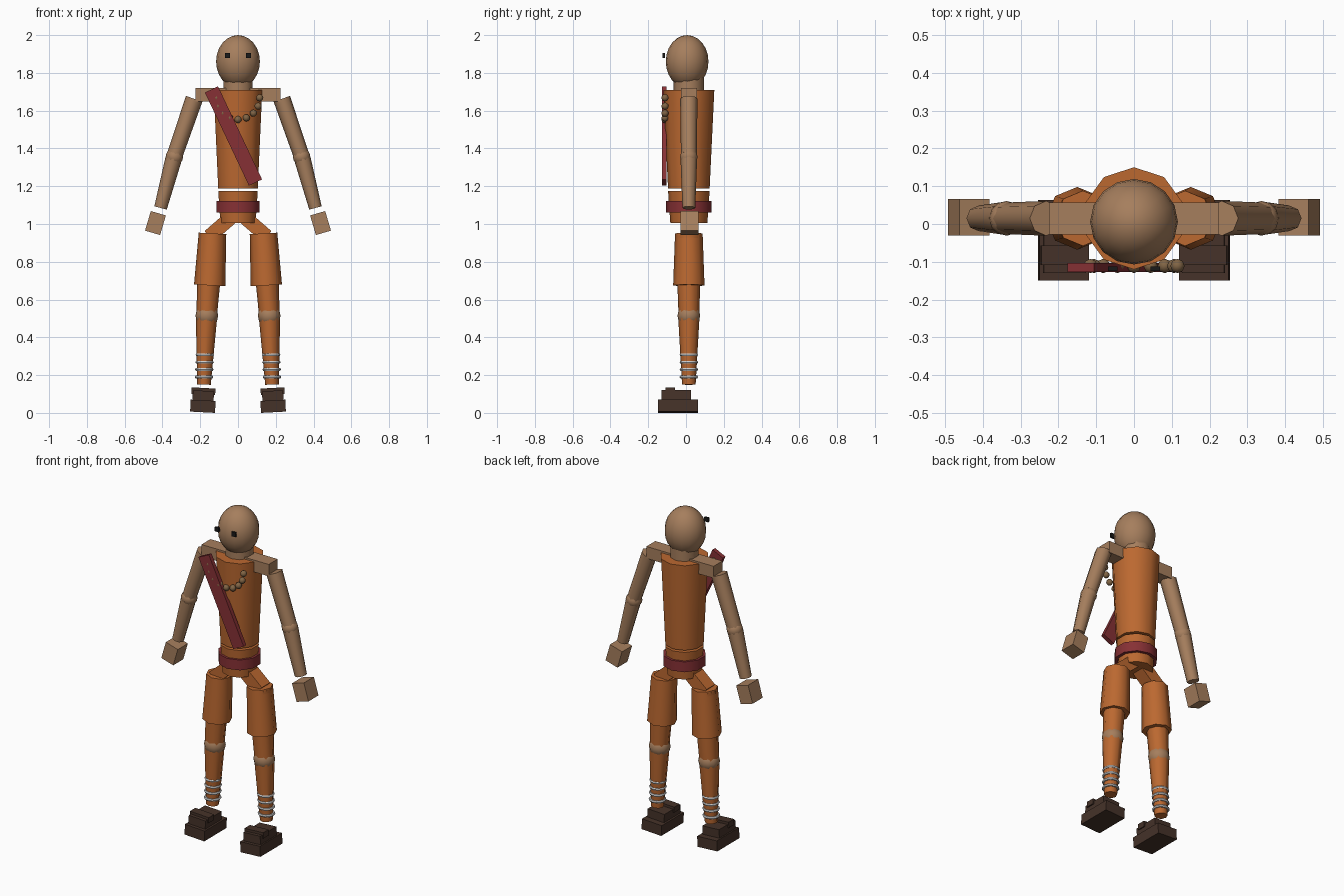
import bpy
from math import radians, sin, cos, pi, atan2
from mathutils import Vector, Matrix

if "Cube" in bpy.data.objects:
    bpy.data.objects.remove(bpy.data.objects["Cube"])

CY = 0.015  # body axis in y


def mat(name, rgb):
    m = bpy.data.materials.new(name)
    m.diffuse_color = (*rgb, 1)
    m.use_nodes = True
    m.node_tree.nodes["Principled BSDF"].inputs["Base Color"].default_value = m.diffuse_color
    return m


SKIN = mat("skin", (0.38, 0.21, 0.11))
CLOTH = mat("orange_cloth", (0.50, 0.14, 0.03))
RED = mat("red_cloth", (0.24, 0.03, 0.035))
LEATHER = mat("dark_leather", (0.06, 0.032, 0.022))
BEAD = mat("bead", (0.22, 0.13, 0.06))
RING = mat("pale_ring", (0.75, 0.75, 0.72))
BLACK = mat("black", (0.01, 0.01, 0.01))


def finish(name, m, smooth=True):
    o = bpy.context.object
    o.name = name
    o.data.materials.append(m)
    if smooth:
        bpy.ops.object.shade_smooth_by_angle(angle=radians(50))
    return o


def limb(name, a, b, ra, rb, m, sides=8):
    """Tapered cylinder from a (radius ra) to b (radius rb), a above b."""
    a, b = Vector(a), Vector(b)
    d = a - b
    bpy.ops.mesh.primitive_cone_add(vertices=sides, radius1=rb, radius2=ra, depth=d.length,
                                    location=(a + b) / 2, rotation=(0, atan2(d.x, d.z), 0))
    return finish(name, m)


def ball(name, c, r, m, seg=12, rings=8):
    bpy.ops.mesh.primitive_uv_sphere_add(segments=seg, ring_count=rings, location=c)
    o = bpy.context.object
    o.data.transform(Matrix.Diagonal((*r, 1)))
    return finish(name, m)


def box(name, c, size, m, tilt=0):
    bpy.ops.mesh.primitive_cube_add(size=1, location=c, rotation=(0, tilt, 0))
    bpy.context.object.data.transform(Matrix.Diagonal((*size, 1)))
    return finish(name, m, False)


# head, eyes and neck
ball("head", (0, 0.006, 1.86), (0.116, 0.113, 0.14), SKIN, 16, 12)
limb("neck", (0, CY, 1.78), (0, CY, 1.70), 0.08, 0.08, SKIN, 10)

# torso in two sections with a belt
limb("upper_torso", (0, CY, 1.71), (0, CY, 1.187), 0.135, 0.11, CLOTH, 10)
limb("lower_torso", (0, CY, 1.175), (0, CY, 1.005), 0.11, 0.098, CLOTH, 10)
limb("belt", (0, CY, 1.122), (0, CY, 1.06), 0.12, 0.12, RED, 10)

# diagonal sash and bead necklace
box("sash", (-0.024, -0.115, 1.466), (0.077, 0.025, 0.545), RED, radians(-25.3))
for i in range(9):
    t = pi + pi * i / 8
    ball("necklace_bead", (0.115 * cos(t), -0.111, 1.668 + 0.115 * sin(t)),
         (0.019,) * 3, BEAD, 8, 6)

for s, side in ((-1, "right"), (1, "left")):
    box(side + "_eye", (s * 0.056, -0.118, 1.893), (0.026, 0.012, 0.026), BLACK)

    # shoulder and arm
    box(side + "_shoulder", (s * 0.115, CY, 1.685), (0.22, 0.085, 0.072), SKIN)
    limb(side + "_upper_arm", (s * 0.232, CY, 1.663), (s * 0.333, CY, 1.37),
         0.046, 0.042, SKIN)
    ball(side + "_elbow", (s * 0.337, CY, 1.355), (0.046,) * 3, SKIN)
    limb(side + "_forearm", (s * 0.341, CY, 1.345), (s * 0.41, CY, 1.085),
         0.044, 0.034, SKIN)
    box(side + "_hand", (s * 0.437, CY + 0.003, 1.005), (0.083, 0.096, 0.108), SKIN,
        s * radians(-16.5))

    # hip strut
    box(side + "_hip", (s * 0.088, CY, 0.99), (0.075, 0.08, 0.17), CLOTH, s * radians(-49))

    # leg with short trouser, knee and shin
    limb(side + "_thigh", (s * 0.14, CY, 0.94), (s * 0.165, CY, 0.53), 0.07, 0.055, CLOTH)
    limb(side + "_trouser", (s * 0.135, CY, 0.95), (s * 0.15, CY, 0.675), 0.073, 0.083, CLOTH)
    ball(side + "_knee", (s * 0.165, CY, 0.515), (0.06,) * 3, SKIN)
    limb(side + "_shin", (s * 0.167, CY, 0.50), (s * 0.18, CY, 0.15), 0.056, 0.036, CLOTH)

    # anklet rings
    for z in (0.19, 0.23, 0.268, 0.307):
        bpy.ops.mesh.primitive_torus_add(major_segments=12, minor_segments=6,
                                         major_radius=0.041, minor_radius=0.008,
                                         location=(s * (0.187 - 0.037 * z), CY, z))
        finish(side + "_anklet", RING)

    # sandal
    tilt = s * radians(-3)
    box(side + "_sole", (s * 0.186, -0.043, 0.035), (0.132, 0.212, 0.063), LEATHER, tilt)
    box(side + "_sandal_upper", (s * 0.184, -0.052, 0.09), (0.112, 0.155, 0.054), LEATHER, tilt)
    box(side + "_sandal_strap", (s * 0.183, -0.083, 0.115), (0.126, 0.052, 0.034), LEATHER, tilt)
